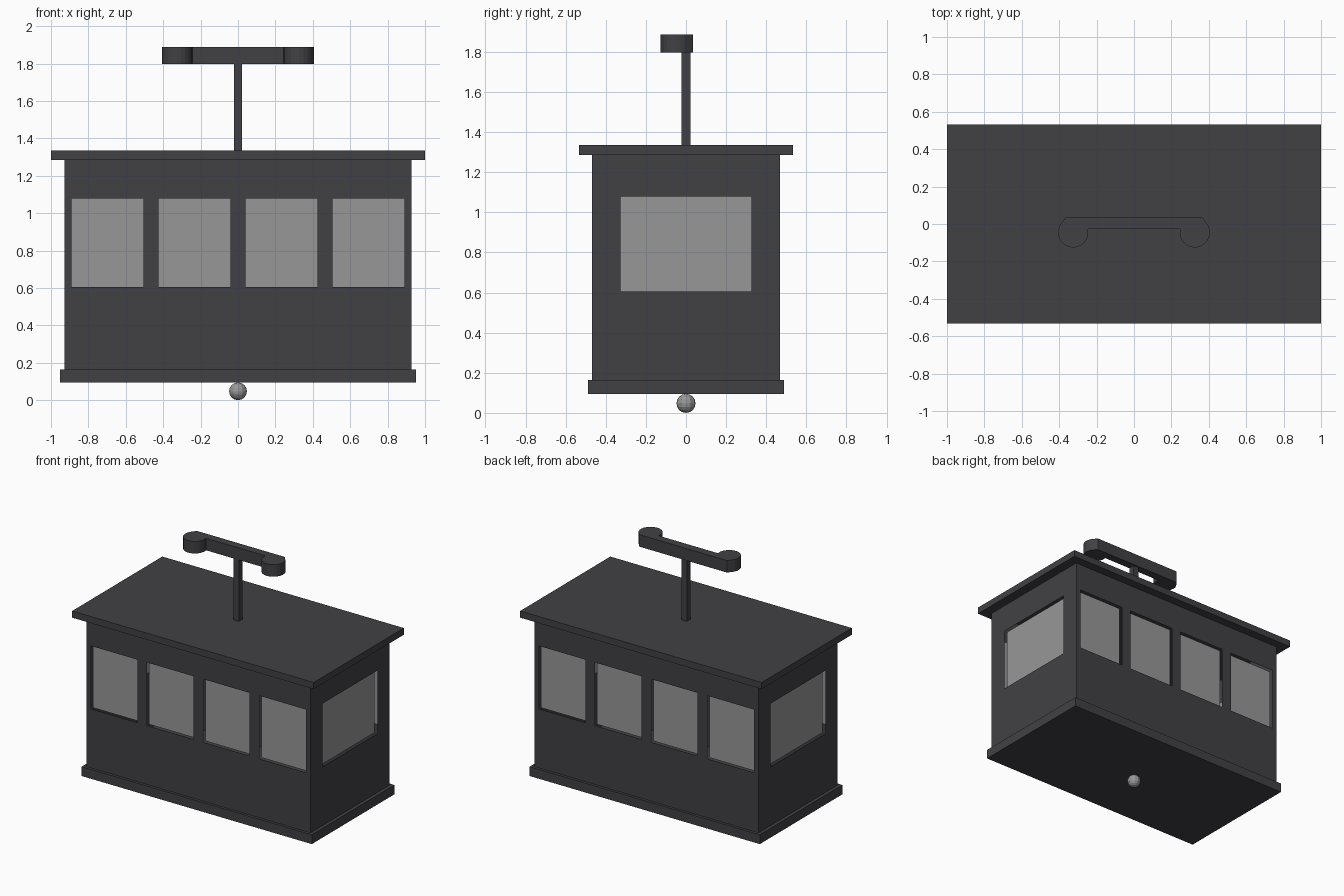
import bpy, bmesh
from math import radians, cos, sin
from mathutils import Matrix

cube = bpy.data.objects.get("Cube")
if cube:
    bpy.data.objects.remove(cube, do_unlink=True)


def material(name, rgb):
    m = bpy.data.materials.new(name)
    m.use_nodes = True
    m.diffuse_color = (*rgb, 1)
    m.node_tree.nodes["Principled BSDF"].inputs["Base Color"].default_value = (*rgb, 1)
    return m


CHARCOAL = material("charcoal paint", (0.053, 0.052, 0.058))
GREY = material("grey glass", (0.31, 0.31, 0.31))


def finish(name, bm, mat):
    mesh = bpy.data.meshes.new(name)
    bm.to_mesh(mesh)
    bm.free()
    mesh.materials.append(mat)
    ob = bpy.data.objects.new(name, mesh)
    bpy.context.collection.objects.link(ob)
    return ob


def box(name, half_x, half_y, z0, z1, mat=CHARCOAL):
    bm = bmesh.new()
    scale = Matrix.Diagonal((2 * half_x, 2 * half_y, z1 - z0, 1))
    bmesh.ops.create_cube(bm, size=1, matrix=Matrix.Translation((0, 0, (z0 + z1) / 2)) @ scale)
    return finish(name, bm, mat)


def panel(bm, u0, u1, z0, z1, y):
    bm.faces.new([bm.verts.new(p) for p in ((u0, y, z0), (u1, y, z0), (u1, y, z1), (u0, y, z1))])


WALL_BOTTOM, WALL_TOP = 0.165, 1.285
SILL, HEAD = 0.606, 1.078
RECESS = 0.025


def wall(name, half, distance, openings, angle):
    """Thin sheet wall with window openings and panes set back behind them."""
    turn = Matrix.Rotation(radians(angle), 4, "Z")
    sheet, glass = bmesh.new(), bmesh.new()
    cuts = [-half] + [u for pair in openings for u in pair] + [half]
    heights = (WALL_BOTTOM, SILL, HEAD, WALL_TOP)
    for i, (u0, u1) in enumerate(zip(cuts, cuts[1:])):
        for j, (z0, z1) in enumerate(zip(heights, heights[1:])):
            if i % 2 and j == 1:
                panel(glass, u0, u1, z0, z1, RECESS - distance)
            else:
                panel(sheet, u0, u1, z0, z1, -distance)
    bmesh.ops.remove_doubles(sheet, verts=sheet.verts, dist=0.0001)
    for bm, label, mat in ((sheet, "wall", CHARCOAL), (glass, "windows", GREY)):
        bmesh.ops.transform(bm, matrix=turn, verts=bm.verts)
        finish(f"{name}_{label}", bm, mat)


# Cabin: base, four walls, roof
HALF_X, HALF_Y = 0.928, 0.468
side_windows = [(-0.89, -0.505), (-0.425, -0.04), (0.04, 0.425), (0.505, 0.89)]
end_window = [(-0.327, 0.327)]
box("base", 0.953, 0.488, 0.095, WALL_BOTTOM)
wall("front", HALF_X, HALF_Y, side_windows, 0)
wall("left", HALF_Y, HALF_X, end_window, 90)
wall("back", HALF_X, HALF_Y, side_windows, 180)
wall("right", HALF_Y, HALF_X, end_window, 270)
box("roof", 1.0, 0.533, WALL_TOP, 1.335)

# Hanger: post and cable grip with rounded ends
box("hanger_post", 0.022, 0.022, 1.335, 1.797)
half_outline = [(0.365, 0.035)]
for k in range(15):
    a = radians(45 - k * 232 / 14)
    half_outline.append((0.325 + 0.081 * cos(a), -0.045 + 0.081 * sin(a)))
half_outline.append((0.245, -0.026))
outline = half_outline + [(-x, y) for x, y in reversed(half_outline)]
bm = bmesh.new()
face = bm.faces.new([bm.verts.new((x, y, 1.797)) for x, y in outline])
top = bmesh.ops.extrude_face_region(bm, geom=[face])["geom"]
bmesh.ops.translate(bm, vec=(0, 0, 0.09), verts=[g for g in top if isinstance(g, bmesh.types.BMVert)])
bmesh.ops.recalc_face_normals(bm, faces=bm.faces)
finish("cable_grip", bm, CHARCOAL)

# Lamp ball under the floor
bm = bmesh.new()
bmesh.ops.create_uvsphere(bm, u_segments=12, v_segments=8, radius=0.0475,
                          matrix=Matrix.Translation((0, 0, 0.0475)))
finish("floor_lamp", bm, GREY)
